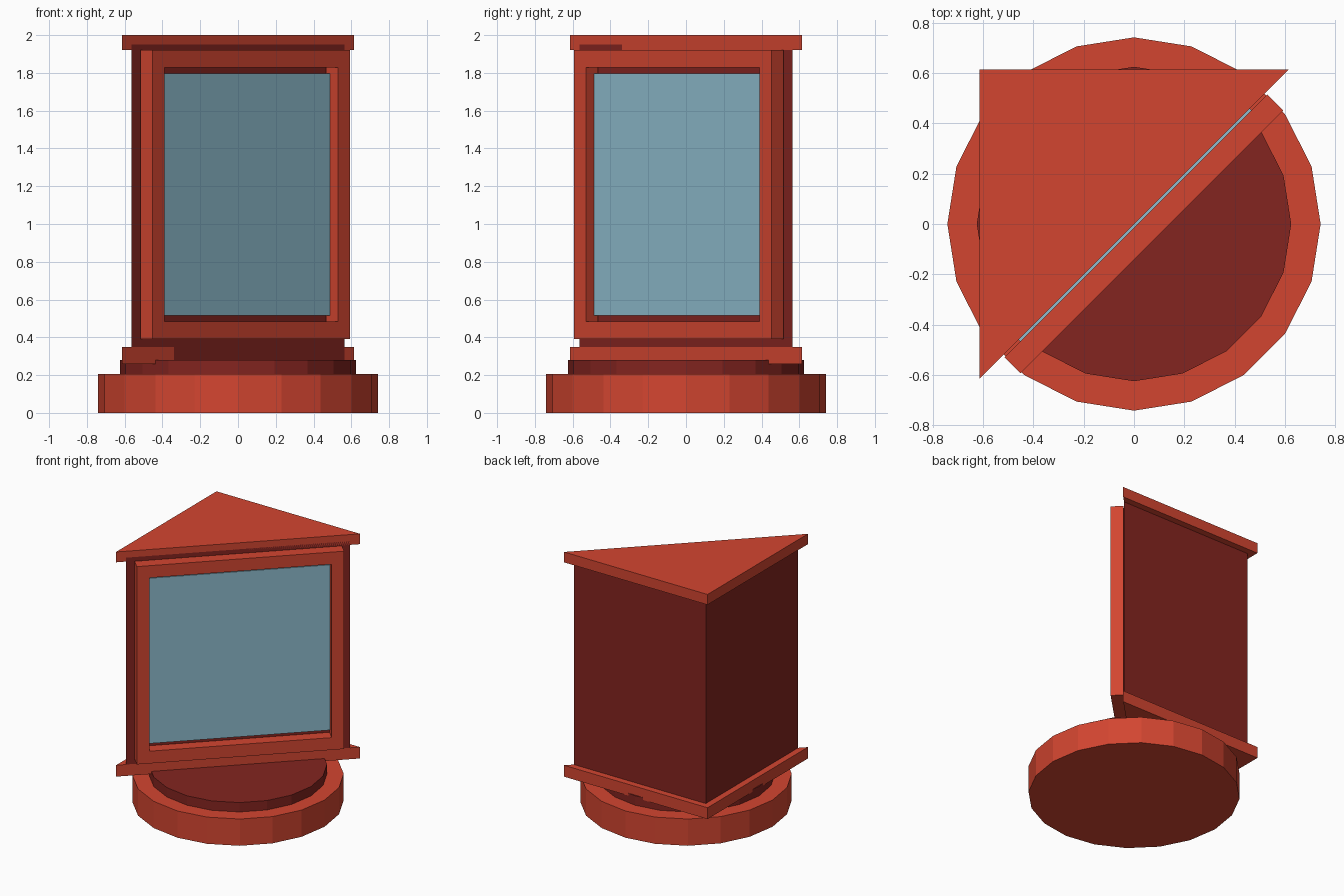
import bpy, bmesh, math
from mathutils import Matrix

if "Cube" in bpy.data.objects:
    bpy.data.objects.remove(bpy.data.objects["Cube"])


def material(name, rgb):
    m = bpy.data.materials.new(name)
    m.diffuse_color = (*rgb, 1)
    m.use_nodes = True
    m.node_tree.nodes["Principled BSDF"].inputs["Base Color"].default_value = m.diffuse_color
    return m


RED = material("red_paint", (0.65, 0.06, 0.03))
DARK = material("dark_red_paint", (0.23, 0.018, 0.014))
GLASS = material("pale_blue_panel", (0.27, 0.50, 0.61))

# Panel space: local x runs along the diagonal face, local -y points out of it
DIAGONAL = Matrix.Rotation(math.radians(45), 4, 'Z')


def finish(name, bm, mat, matrix=Matrix()):
    bmesh.ops.recalc_face_normals(bm, faces=bm.faces)
    me = bpy.data.meshes.new(name)
    bm.to_mesh(me)
    bm.free()
    me.transform(matrix)
    me.materials.append(mat)
    ob = bpy.data.objects.new(name, me)
    bpy.context.collection.objects.link(ob)
    return ob


def prism(name, outline, z0, z1, mat):
    bm = bmesh.new()
    face = bm.faces.new([bm.verts.new((x, y, z0)) for x, y in outline])
    ext = bmesh.ops.extrude_face_region(bm, geom=[face])["geom"]
    bmesh.ops.translate(bm, vec=(0, 0, z1 - z0),
                        verts=[v for v in ext if isinstance(v, bmesh.types.BMVert)])
    return finish(name, bm, mat)


def disc(name, r, z0, z1, mat, sides=20):
    pts = [(r * math.cos(math.tau * i / sides), r * math.sin(math.tau * i / sides))
           for i in range(sides)]
    return prism(name, pts, z0, z1, mat)


def wedge(name, s, z0, z1, mat):
    return prism(name, [(-s, s), (-s, -s), (s, s)], z0, z1, mat)


# Round foot and raised turntable
disc("base", 0.742, 0, 0.207, RED)
disc("turntable", 0.625, 0.207, 0.28, DARK)

# Triangular cabinet between two overhanging slabs
wedge("bottom_slab", 0.615, 0.26, 0.348, RED)
wedge("cabinet_body", 0.565, 0.28, 1.95, DARK)
wedge("top_slab", 0.615, 1.92, 2.0, RED)

# Picture frame standing just off the diagonal face
bm = bmesh.new()
rings = []
for d in (0.01, 0.10):
    for w, z0, z1 in ((0.739, 0.39, 1.922), (0.65, 0.485, 1.828)):
        rings.append([bm.verts.new((x, -d, z))
                      for x, z in ((-w, z0), (w, z0), (w, z1), (-w, z1))])
back_out, back_in, front_out, front_in = rings
for a, b in ((back_out, back_in), (back_in, front_in),
             (front_in, front_out), (front_out, back_out)):
    for i in range(4):
        j = (i + 1) % 4
        bm.faces.new((a[i], a[j], b[j], b[i]))
finish("frame", bm, RED, DIAGONAL)

# Flat panel inside the frame
bm = bmesh.new()
bmesh.ops.create_cube(bm, size=1, matrix=Matrix.Translation((0, -0.02, 1.156))
                      @ Matrix.Diagonal((1.30, 0.04, 1.28, 1)))
finish("glass_panel", bm, GLASS, DIAGONAL)
